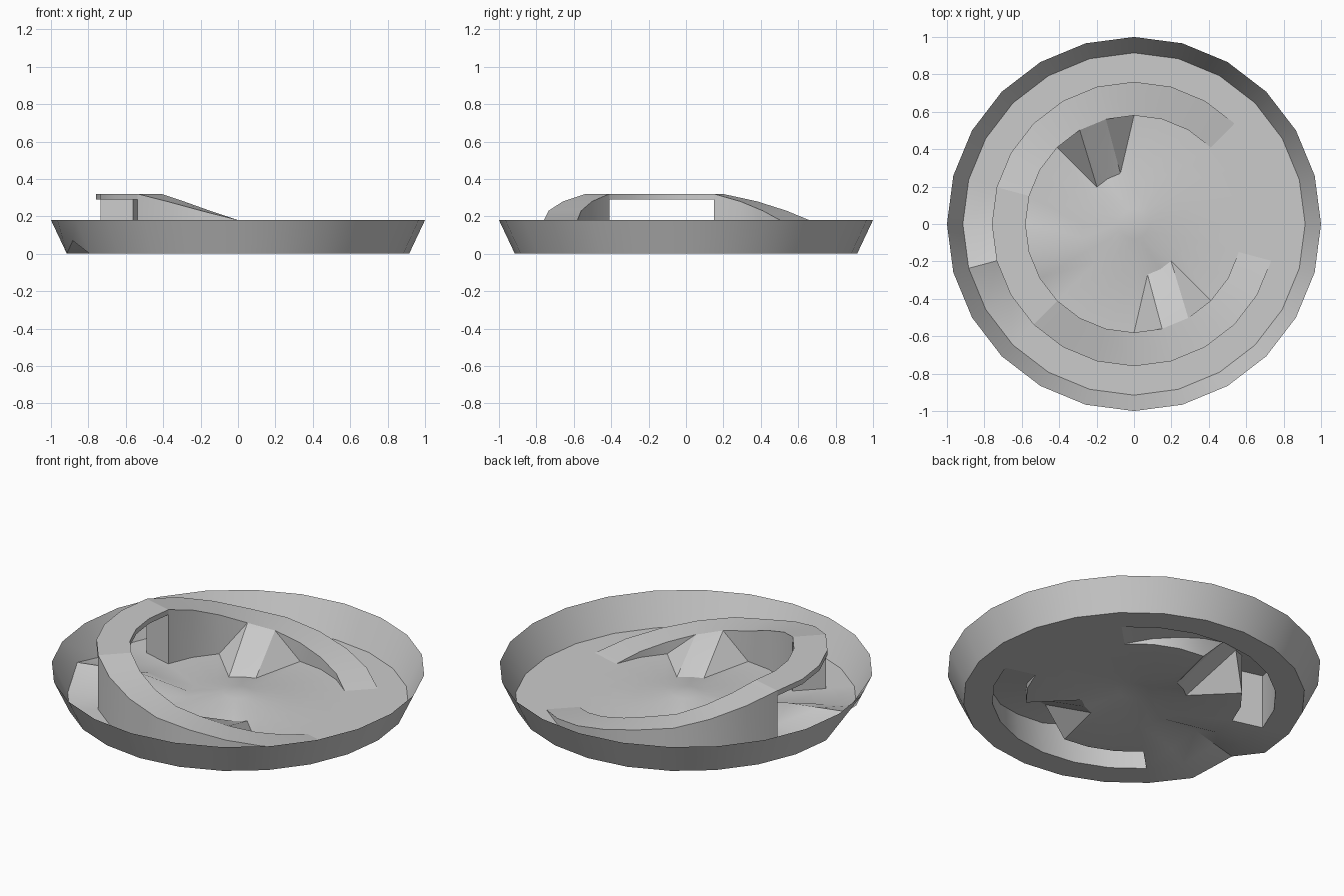
import bpy, bmesh, math
from mathutils import Vector

cube = bpy.data.objects.get("Cube")
if cube:
    bpy.data.objects.remove(cube, do_unlink=True)

SIDES, STEP = 24, 15
R_HUB, R_MID, R_IN, R_OUT, R_BASE, R_RIM = 0.08, 0.28, 0.58, 0.76, 0.915, 1.0
RIM_Z, DECK_Z, DECK_UNDER, RIDGE_Z = 0.18, 0.32, 0.29, 0.07
BRIDGE = range(165, 225, STEP)        # open passage beneath the track
TRACK = range(45, 345, STEP)          # full sweep of the raised track
TENTS = (105, 120, 285, 300)          # ramps joining track and floor

grey = bpy.data.materials.new("plain grey")
grey.use_nodes = True
grey.diffuse_color = (0.6, 0.6, 0.6, 1)
grey.node_tree.nodes["Principled BSDF"].inputs["Base Color"].default_value = grey.diffuse_color


def pt(r, deg, z):
    a = math.radians(deg)
    return Vector((r * math.cos(a), r * math.sin(a), z))


def track_z(deg):
    """Track height, falling away on both sides of the bridge."""
    steps = max(0, abs(deg - 195) - 30) // STEP
    return (DECK_Z, 0.28, 0.23, 0.18, 0.15, 0.11, 0.07, 0.035, 0)[steps]


def floor_z(r, deg):
    deg %= 360
    if r == R_HUB:
        return 0.04
    if deg == 195 and r >= R_IN:
        return RIDGE_Z
    if r == R_IN and deg in TENTS:
        return track_z(deg)
    return 0


def add_face(bm, pts):
    keep = []
    for p in pts:
        if all((p - q).length > 1e-4 for q in keep):
            keep.append(p)
    if len(keep) > 2:
        bm.faces.new([bm.verts.new(p) for p in keep])


def patch(bm, r0, r1, deg, z0, z1, split=False):
    """One sector between two radii; z0 and z1 give height by angle."""
    nxt = deg + STEP
    a, b = pt(r0, deg, z0(deg)), pt(r1, deg, z1(deg))
    c, d = pt(r1, nxt, z1(nxt)), pt(r0, nxt, z0(nxt))
    if split:
        add_face(bm, (a, b, d))
        add_face(bm, (b, c, d))
    else:
        add_face(bm, (a, b, c, d))


def finish(bm, name):
    bmesh.ops.remove_doubles(bm, verts=bm.verts, dist=0.0005)
    mesh = bpy.data.meshes.new(name)
    bm.to_mesh(mesh)
    bm.free()
    mesh.materials.append(grey)
    obj = bpy.data.objects.new(name, mesh)
    bpy.context.collection.objects.link(obj)
    bpy.ops.object.select_all(action='DESELECT')
    obj.select_set(True)
    bpy.context.view_layer.objects.active = obj
    bpy.ops.object.shade_smooth_by_angle(angle=math.radians(30))


def level(r):
    return lambda deg: floor_z(r, deg)


# Dish: hub, inner floor, outer lane and flared rim
bm = bmesh.new()
for deg in range(0, 360, STEP):
    add_face(bm, (pt(0, 0, 0.045), pt(R_HUB, deg, 0.04), pt(R_HUB, deg + STEP, 0.04)))
    patch(bm, R_HUB, R_MID, deg, level(R_HUB), level(R_MID))
    patch(bm, R_MID, R_IN, deg, level(R_MID), level(R_IN), True)
    if deg in BRIDGE or deg not in TRACK:
        patch(bm, R_IN, R_OUT, deg, level(R_IN), level(R_OUT))
    patch(bm, R_OUT, R_BASE, deg, level(R_OUT), level(R_BASE))
    patch(bm, R_BASE, R_RIM, deg, level(R_BASE), lambda d: RIM_Z)
finish(bm, "dish")

# Track: hollow raised ring with side walls, open beneath
bm = bmesh.new()
for deg in TRACK:
    patch(bm, R_IN, R_OUT, deg, track_z, track_z)
    if deg in BRIDGE:
        under = lambda d: DECK_UNDER
        patch(bm, R_OUT, R_IN, deg, under, under)
        patch(bm, R_IN, R_IN, deg, under, track_z)
        patch(bm, R_OUT, R_OUT, deg, track_z, under)
    else:
        patch(bm, R_IN, R_IN, deg, level(R_IN), track_z)
        patch(bm, R_OUT, R_OUT, deg, track_z, level(R_OUT))
# End walls of the passage
for deg, (ra, rb) in ((165, (R_OUT, R_IN)), (225, (R_IN, R_OUT))):
    add_face(bm, (pt(ra, deg, 0), pt(rb, deg, 0), pt(rb, deg, DECK_Z), pt(ra, deg, DECK_Z)))
finish(bm, "raised_track")
